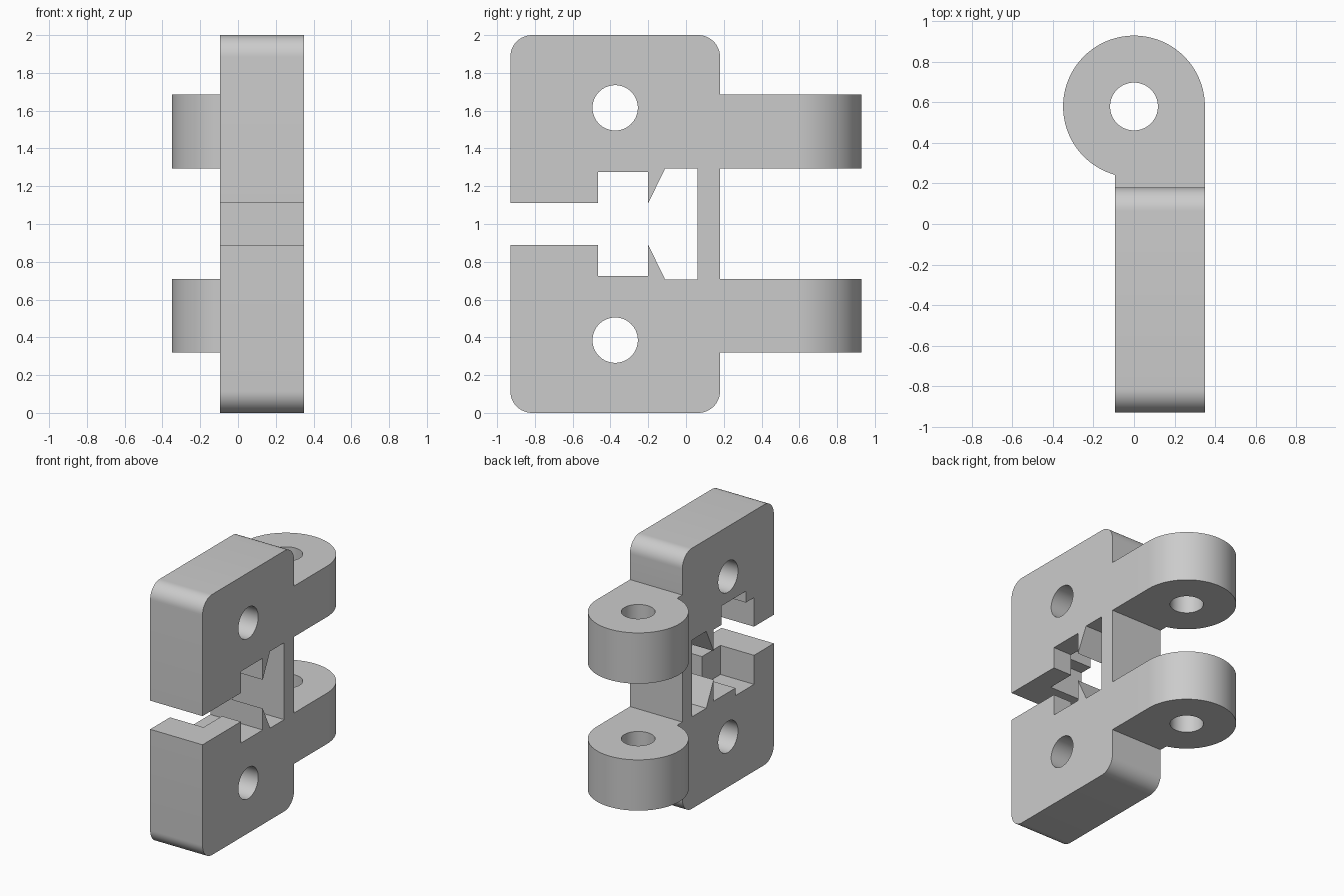
import bpy, bmesh
from math import sin, cos, pi, radians
from mathutils import Vector

if "Cube" in bpy.data.objects:
    bpy.data.objects.remove(bpy.data.objects["Cube"], do_unlink=True)

grey = bpy.data.materials.new("light_grey")
grey.use_nodes = True
grey.diffuse_color = (0.6, 0.6, 0.6, 1)
grey.node_tree.nodes["Principled BSDF"].inputs["Base Color"].default_value = (0.6, 0.6, 0.6, 1)

X0, X1 = -0.095, 0.35          # plate thickness
FRONT, BACK = -0.93, 0.18      # plate depth


def prism(name, outline, to3d, low, high):
    """Extrude a 2D outline between two levels along the remaining axis."""
    bm = bmesh.new()
    face = bm.faces.new([bm.verts.new(to3d(a, b, low)) for a, b in outline])
    step = Vector(to3d(0, 0, high)) - Vector(to3d(0, 0, low))
    top = bmesh.ops.extrude_face_region(bm, geom=[face])["geom"]
    bmesh.ops.translate(bm, verts=[v for v in top if isinstance(v, bmesh.types.BMVert)], vec=step)
    bmesh.ops.recalc_face_normals(bm, faces=bm.faces)
    mesh = bpy.data.meshes.new(name)
    bm.to_mesh(mesh)
    bm.free()
    obj = bpy.data.objects.new(name, mesh)
    bpy.context.collection.objects.link(obj)
    mesh.materials.append(grey)
    return obj


def side(y, z, x):
    return (x, y, z)


def plan(x, y, z):
    return (x, y, z)


def arc(ca, cb, r, start, end, n):
    return [(ca + r * cos(radians(start + (end - start) * i / n)),
             cb + r * sin(radians(start + (end - start) * i / n))) for i in range(n + 1)]


def circle(ca, cb, r):
    return arc(ca, cb, r, 0, 360, 64)[:-1]


def combine(target, other, operation):
    mod = target.modifiers.new(operation.lower(), 'BOOLEAN')
    mod.operation, mod.solver, mod.object = operation, 'EXACT', other
    bpy.ops.object.select_all(action='DESELECT')
    bpy.context.view_layer.objects.active = target
    target.select_set(True)
    bpy.ops.object.modifier_apply(modifier=mod.name)
    bpy.data.objects.remove(other, do_unlink=True)


# Clamp plate: upper half of the outline, mirrored about mid height
R = 0.115
half = [(0.06, 1.295), (-0.11, 1.295), (-0.2, 1.11), (-0.2, 1.275),
        (-0.465, 1.275), (-0.465, 1.11), (FRONT, 1.11)]
half += arc(FRONT + R, 2 - R, R, 180, 90, 12)
half += arc(BACK - R, 2 - R, R, 90, 0, 12)
outline = half + [(y, 2 - z) for y, z in reversed(half)]
plate = prism("hinged_clamp_plate", outline, side, X0, X1)

# Hinge arms with round knuckles
PIVOT, KNUCKLE = 0.58, 0.35
arm = [(X0, 0.1), (X1, 0.1)] + arc(0, PIVOT, KNUCKLE, 0, 254, 72) + [(X0, 0.243)]
for low, high in ((0.32, 0.71), (1.295, 1.685)):
    combine(plate, prism("hinge_arm", arm, plan, low, high), 'UNION')

# Hinge pin bore
combine(plate, prism("pin_bore", circle(0, PIVOT, 0.118), plan, -0.1, 2.1), 'DIFFERENCE')

# Screw holes through the plate
for z in (0.385, 1.615):
    combine(plate, prism("screw_hole", circle(-0.375, z, 0.12), side, -0.5, 0.5), 'DIFFERENCE')

# Stepped pocket, open on one side of the plate only
pocket = [(-0.69, 0.667), (-0.465, 0.667), (-0.465, 0.73), (-0.296, 0.73),
          (-0.296, 1.42), (-0.59, 1.42), (-0.59, 1.333), (-0.69, 1.333)]
combine(plate, prism("pocket", pocket, side, -0.5, 0.19), 'DIFFERENCE')

# Smooth the round surfaces, keep hard edges
bpy.ops.object.select_all(action='DESELECT')
bpy.context.view_layer.objects.active = plate
plate.select_set(True)
bpy.ops.object.shade_smooth_by_angle(angle=radians(30))
